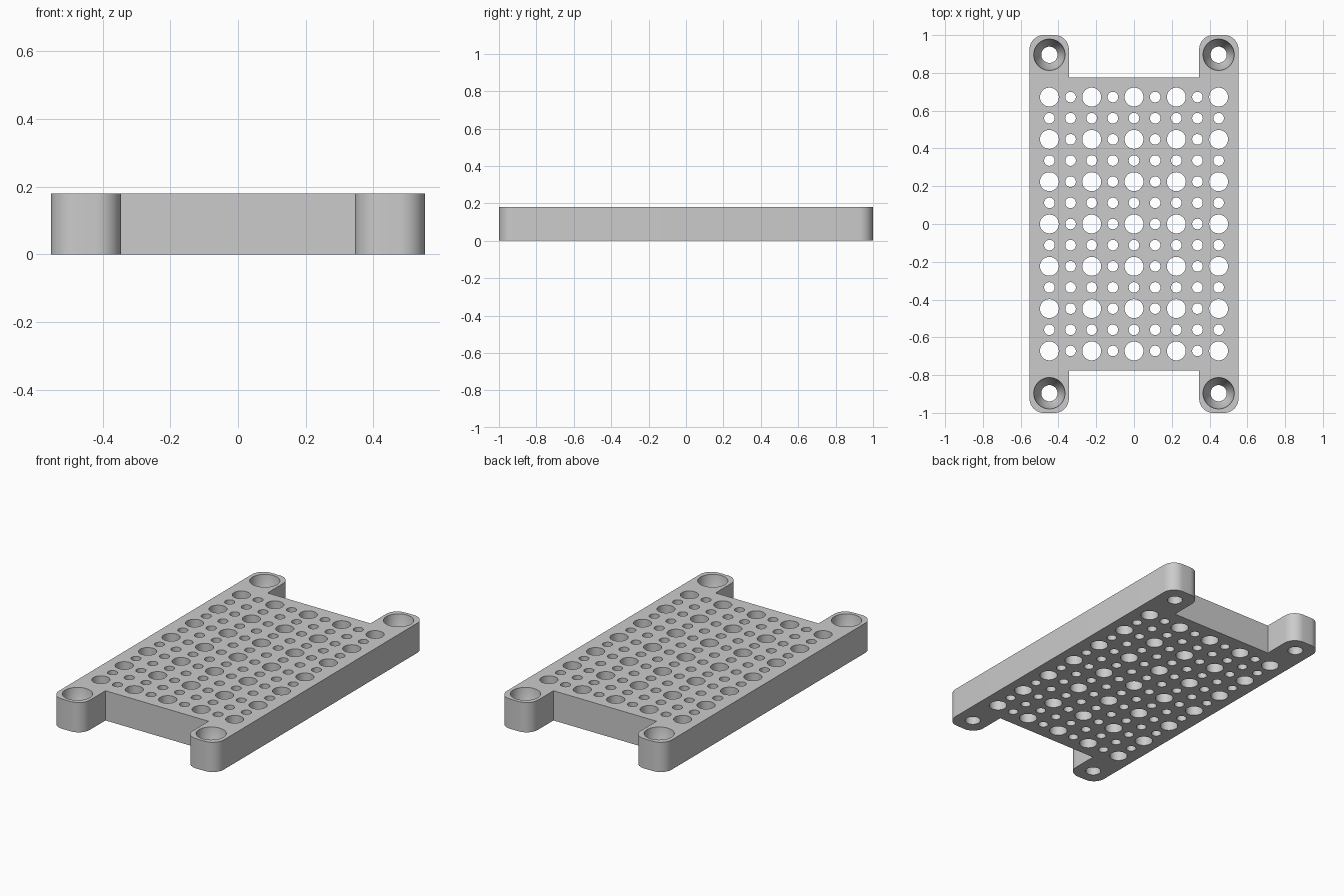
import bpy, bmesh
from math import pi, sin, cos

cube = bpy.data.objects.get("Cube")
if cube:
    bpy.data.objects.remove(cube, do_unlink=True)

THICK = 0.18
HALF_W, HALF_L = 0.553, 1.0
TAB_X, NOTCH_Y = 0.345, 0.775
CORNER_R = 0.075
PITCH = 0.112

grey = bpy.data.materials.new("light grey")
grey.use_nodes = True
color = (0.6, 0.6, 0.6, 1)
grey.diffuse_color = color
grey.node_tree.nodes["Principled BSDF"].inputs["Base Color"].default_value = color


def make_object(name, bm):
    bmesh.ops.recalc_face_normals(bm, faces=bm.faces[:])
    mesh = bpy.data.meshes.new(name)
    bm.to_mesh(mesh)
    bm.free()
    mesh.materials.append(grey)
    obj = bpy.data.objects.new(name, mesh)
    bpy.context.collection.objects.link(obj)
    return obj


def arc(cx, cy, start, steps=10):
    return [(cx + CORNER_R * cos(start + pi / 2 * i / steps),
             cy + CORNER_R * sin(start + pi / 2 * i / steps)) for i in range(steps + 1)]


def add_hole(bm, x, y, profile, sides=40):
    """Closed solid of revolution from (radius, z) pairs, bottom to top."""
    rings = [[bm.verts.new((x + r * cos(2 * pi * i / sides),
                            y + r * sin(2 * pi * i / sides), z)) for i in range(sides)]
             for r, z in profile]
    for low, high in zip(rings, rings[1:]):
        for i in range(sides):
            j = (i + 1) % sides
            bm.faces.new((low[i], low[j], high[j], high[i]))
    bm.faces.new(rings[0][::-1])
    bm.faces.new(rings[-1])


# Plate outline: one quarter, mirrored around, with a rounded tab at each corner
quarter = (arc(HALF_W - CORNER_R, HALF_L - CORNER_R, 0)
           + arc(TAB_X + CORNER_R, HALF_L - CORNER_R, pi / 2)
           + [(TAB_X, NOTCH_Y)])
right_to_left = quarter + [(-x, y) for x, y in reversed(quarter)]
outline = right_to_left + [(-x, -y) for x, y in right_to_left]

bm = bmesh.new()
base = bm.faces.new([bm.verts.new((x, y, 0)) for x, y in outline])
top = bmesh.ops.extrude_face_region(bm, geom=[base])["geom"]
bmesh.ops.translate(bm, vec=(0, 0, THICK),
                    verts=[v for v in top if isinstance(v, bmesh.types.BMVert)])
plate = make_object("perforated_plate", bm)

# Grid of through holes, large where both row and column are even
bm = bmesh.new()
for col in range(-4, 5):
    for row in range(-6, 7):
        r = 0.05 if col % 2 == 0 and row % 2 == 0 else 0.028
        add_hole(bm, col * PITCH, row * PITCH, [(r, -0.05), (r, THICK + 0.05)])

# Countersunk screw holes in the corner tabs
screw = [(0.043, -0.05), (0.043, 0.04), (0.075, 0.1), (0.083, THICK), (0.084, THICK + 0.05)]
for sx in (-1, 1):
    for sy in (-1, 1):
        add_hole(bm, sx * 4 * PITCH, sy * 8 * PITCH, screw)
cutter = make_object("hole_cutter", bm)
cutter.hide_render = True

# Cut the holes and discard the cutter
cut = plate.modifiers.new("holes", 'BOOLEAN')
cut.operation = 'DIFFERENCE'
cut.solver = 'EXACT'
cut.object = cutter
bpy.ops.object.select_all(action='DESELECT')
bpy.context.view_layer.objects.active = plate
plate.select_set(True)
bpy.ops.object.modifier_apply(modifier=cut.name)
bpy.data.objects.remove(cutter, do_unlink=True)
bpy.ops.object.shade_smooth_by_angle(angle=pi / 7)
